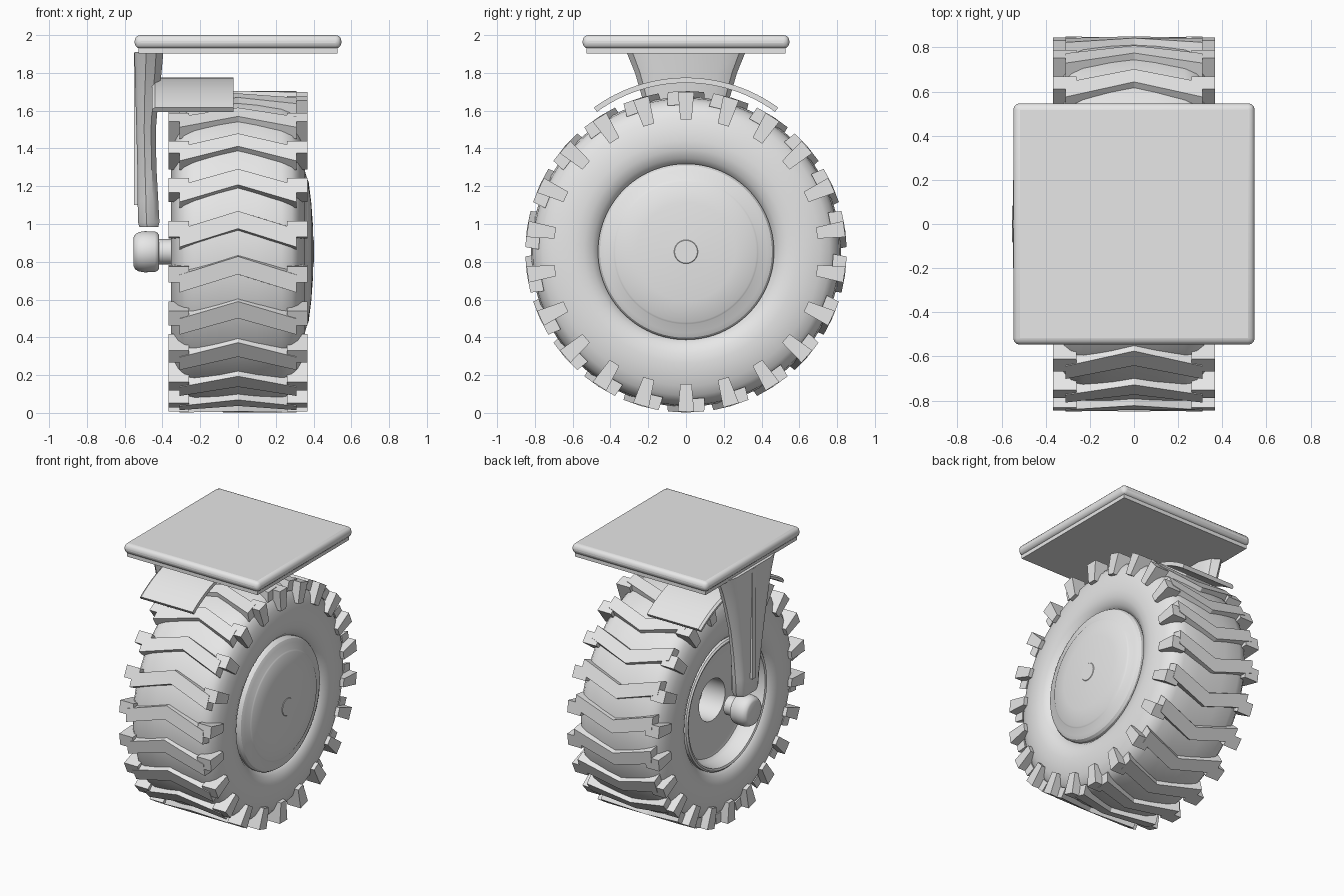
import bpy, bmesh
from math import sin, cos, pi, radians, asin

cube = bpy.data.objects.get("Cube")
if cube:
    bpy.data.objects.remove(cube, do_unlink=True)

gray = bpy.data.materials.new("plain_gray")
gray.use_nodes = True
gray.diffuse_color = (0.8, 0.8, 0.8, 1)
gray.node_tree.nodes["Principled BSDF"].inputs["Base Color"].default_value = (0.8, 0.8, 0.8, 1)

AXLE_Z = 0.853
TREADS = 22


def polar(x, r, a):
    """Point on the wheel: angle runs from the front up over the top."""
    return (x, -r * cos(a), AXLE_Z + r * sin(a))


def loft(bm, rings, closed=False):
    """Skin a row of equal rings; cap the ends unless the row is closed."""
    vs = [[bm.verts.new(p) for p in ring] for ring in rings]
    n = len(vs[0])
    pairs = list(zip(vs, vs[1:])) + ([(vs[-1], vs[0])] if closed else [])
    for a, b in pairs:
        for i in range(n):
            j = (i + 1) % n
            bm.faces.new((a[i], a[j], b[j], b[i]))
    if not closed:
        bm.faces.new(vs[0][::-1])
        bm.faces.new(vs[-1])


def finish(name, bm, angle=30, bevel=0, segments=3):
    bmesh.ops.recalc_face_normals(bm, faces=bm.faces)
    mesh = bpy.data.meshes.new(name)
    bm.to_mesh(mesh)
    bm.free()
    mesh.materials.append(gray)
    obj = bpy.data.objects.new(name, mesh)
    bpy.context.collection.objects.link(obj)
    bpy.ops.object.select_all(action='DESELECT')
    obj.select_set(True)
    bpy.context.view_layer.objects.active = obj
    bpy.ops.object.shade_smooth_by_angle(angle=radians(angle))
    if bevel:
        mod = obj.modifiers.new("soft_edges", 'BEVEL')
        mod.width, mod.segments = bevel, segments
    return obj


def lathe(name, profile, closed=False, steps=96, angle=30):
    """Turn an (x, radius) profile around the axle."""
    bm = bmesh.new()
    loft(bm, [[polar(x, r, 2 * pi * i / steps) for i in range(steps)]
              for x, r in profile], closed)
    return finish(name, bm, angle)


def box(name, x, y, z, bevel=0):
    bm = bmesh.new()
    loft(bm, [[(x[0], y[0], h), (x[1], y[0], h), (x[1], y[1], h), (x[0], y[1], h)] for h in z])
    return finish(name, bm, bevel=bevel)


# Tyre carcass, mirrored side to side
side = [(0.27, 0.45), (0.305, 0.468), (0.332, 0.495), (0.35, 0.54), (0.355, 0.59),
        (0.35, 0.65), (0.337, 0.71), (0.316, 0.76), (0.285, 0.795), (0.23, 0.812), (0.1, 0.82)]
lathe("tyre", side + [(-x, r) for x, r in reversed(side)], closed=True, angle=50)

# Rim: domed cap on one side, deep dish with a bored hub on the other
lathe("wheel_rim", [
    (0.402, 0.002), (0.402, 0.06), (0.399, 0.063), (0.396, 0.15), (0.388, 0.26), (0.374, 0.372),
    (0.369, 0.38), (0.366, 0.385), (0.354, 0.43), (0.342, 0.455), (0.325, 0.466), (0.29, 0.466),
    (-0.29, 0.466), (-0.325, 0.466), (-0.335, 0.455), (-0.33, 0.44), (-0.24, 0.425),
    (-0.215, 0.405), (-0.21, 0.385), (-0.21, 0.15), (-0.03, 0.15), (-0.03, 0.002)])

# Chevron tread bars and shoulder lugs
bars, lugs = bmesh.new(), bmesh.new()
for k in range(TREADS):
    a = pi / 2 + 2 * pi * k / TREADS
    rings = []
    for x, shift in ((-0.31, -3.3), (0, 3.3), (0.31, -3.3)):
        c = a + radians(shift)
        lo, hi = radians(4), radians(3.2)
        rings.append([polar(x, 0.78, c - lo), polar(x, 0.851, c - hi),
                      polar(x, 0.851, c + hi), polar(x, 0.78, c + lo)])
    loft(bars, rings)
    for s in (-1, 1):
        section = ((0.70, -0.03), (0.848, -0.043), (0.848, 0.043), (0.70, 0.03))
        loft(lugs, [[polar(s * x, r, a + asin(w / r)) for r, w in section]
                    for x in (0.26, 0.368)])
finish("tread_bars", bars, angle=20)
finish("shoulder_lugs", lugs, angle=20)

# Mounting plate
box("top_plate", (-0.547, 0.547), (-0.547, 0.547), (1.928, 2.0), bevel=0.03)
box("under_plate", (-0.527, 0.527), (-0.527, 0.527), (1.903, 1.935))

# Single side leg: chamfered section tapering downwards
leg = bmesh.new()
rings = []
for z, outer, inner, hw in ((1.91, -0.548, -0.395, 0.315), (1.8, -0.546, -0.405, 0.27),
                            (1.68, -0.543, -0.42, 0.235), (1.5, -0.538, -0.435, 0.19),
                            (1.3, -0.533, -0.432, 0.152), (1.12, -0.531, -0.422, 0.125),
                            (1.01, -0.53, -0.416, 0.112), (0.985, -0.522, -0.422, 0.1)):
    d = inner - outer
    half = [(outer, 0.62), (outer + 0.12 * d, 0.85), (outer + 0.4 * d, 1.0),
            (outer + 0.75 * d, 0.9), (inner, 0.62)]
    rings.append([(x, f * hw, z) for x, f in half] + [(x, -f * hw, z) for x, f in reversed(half)])
loft(leg, rings)
finish("side_leg", leg, angle=35)
box("leg_rib", (-0.55, -0.5), (-0.018, 0.018), (1.1, 1.905))

# Curved mudguard over the tyre
guard = bmesh.new()
R, top = 0.83, 1.775
rings = []
for i in range(25):
    t = radians(-36 + 3 * i)
    rings.append([(x, r * sin(t), top - R + r * cos(t))
                  for x, r in ((-0.455, R - 0.028), (-0.455, R - 0.012), (-0.44, R),
                               (-0.025, R), (-0.025, R - 0.028))])
loft(guard, rings)
finish("mudguard", guard)

# Axle stub with rounded knob
lathe("axle_knob", [(-0.552, 0.002), (-0.552, 0.078), (-0.545, 0.092), (-0.525, 0.104),
                    (-0.495, 0.109), (-0.44, 0.107), (-0.425, 0.1), (-0.418, 0.088),
                    (-0.418, 0.067), (-0.35, 0.067), (-0.35, 0.002)], steps=48, angle=40)
